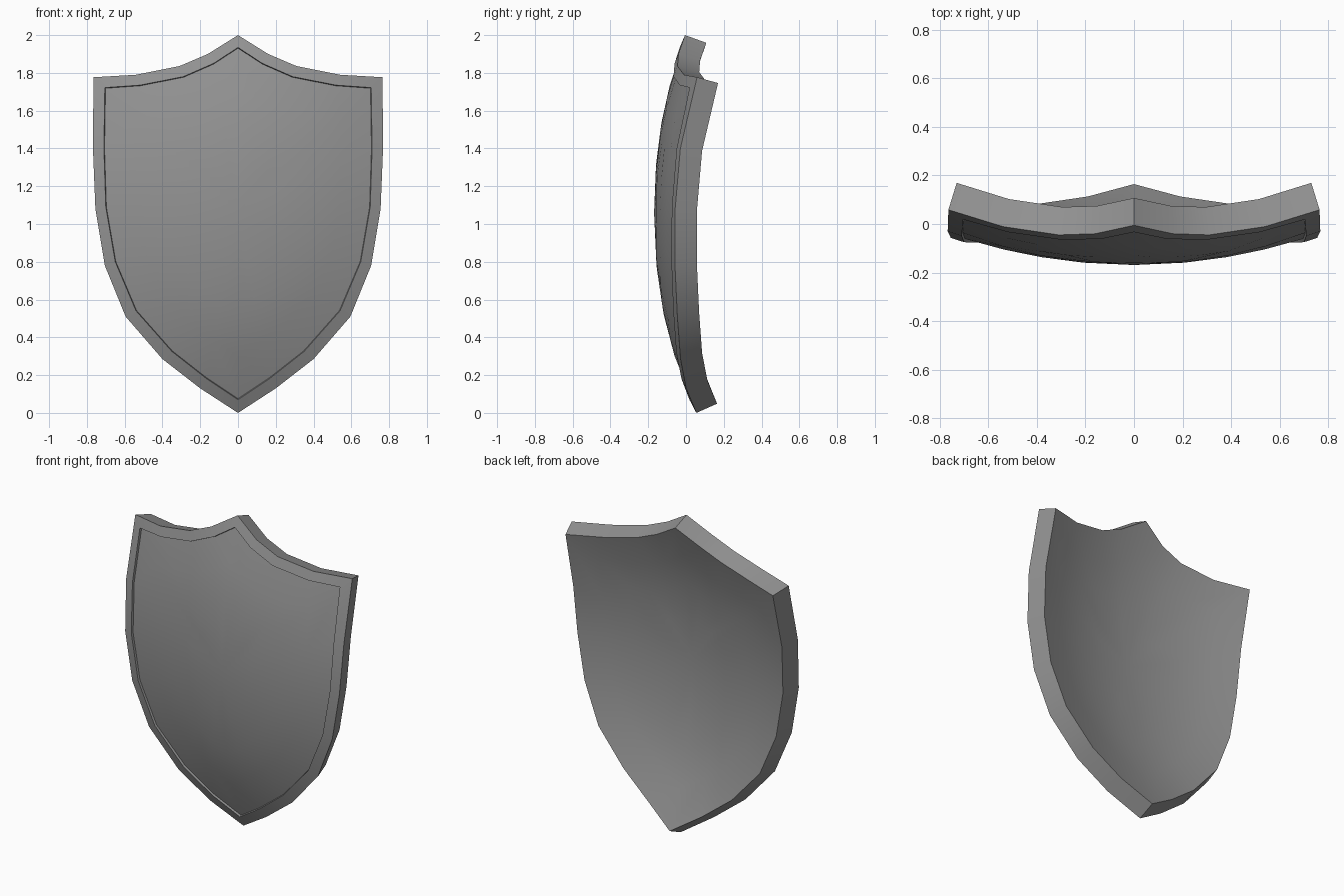
import bpy, bmesh
from mathutils import Vector

if "Cube" in bpy.data.objects:
    bpy.data.objects.remove(bpy.data.objects["Cube"])

RECESS, THICK, Z0 = 0.014, 0.12, 1.06

# Right half outlines (x, z) of the rim, from top point to bottom point
OUTER = [(0, 2.0), (.16, 1.90), (.31, 1.836), (.54, 1.79), (.765, 1.777), (.768, 1.40),
         (.755, 1.08), (.705, .78), (.595, .51), (.40, .285), (.20, .13), (0, 0)]
INNER = [(0, 1.935), (.13, 1.85), (.29, 1.78), (.52, 1.735), (.705, 1.722), (.71, 1.40),
         (.70, 1.09), (.65, .80), (.54, .54), (.35, .325), (.165, .18), (0, .07)]


def mirrored(half):
    return half + [(-x, z) for x, z in half[-2:0:-1]]


def domed(x, z, depth):
    """Point on the domed front, pushed back by depth roughly along the normal."""
    w = z - Z0
    y = -.183 + .22 * x * x + .1615 * w**2 + .0446 * w**4 + .06 * x * x * w * w
    dx = .44 * x + .12 * x * w * w
    dz = .323 * w + .178 * w**3 + .12 * x * x * w
    return Vector((x, y, z)) + Vector((-dx * .8, 1, -dz * .8)).normalized() * depth


bm = bmesh.new()


def ring(outline, depth, scale=1.0):
    return [bm.verts.new(domed(x * scale, Z0 + (z - Z0) * scale, depth)) for x, z in outline]


def bridge(a, b):
    for i in range(len(a)):
        j = (i + 1) % len(a)
        bm.faces.new((a[i], a[j], b[j], b[i]))


def fill(edge, outline, depth):
    """Curved panel of concentric rings closing at the centre."""
    for s in (.77, .55, .3):
        nxt = ring(outline, depth, s)
        bridge(edge, nxt)
        edge = nxt
    c = bm.verts.new(domed(0, Z0, depth))
    for i in range(len(edge)):
        bm.faces.new((edge[i], edge[(i + 1) % len(edge)], c))


outer, inner = mirrored(OUTER), mirrored(INNER)

# Raised rim, step and recessed front panel
rim_out, rim_in = ring(outer, 0), ring(inner, 0)
panel_edge = ring(inner, RECESS)
bridge(rim_out, rim_in)
bridge(rim_in, panel_edge)
fill(panel_edge, inner, RECESS)

# Side wall and hollow back
back_edge = ring(outer, THICK)
bridge(back_edge, rim_out)
fill(back_edge, outer, THICK)

bmesh.ops.recalc_face_normals(bm, faces=bm.faces)
mesh = bpy.data.meshes.new("shield")
bm.to_mesh(mesh)
bm.free()
shield = bpy.data.objects.new("shield", mesh)
bpy.context.collection.objects.link(shield)
bpy.context.view_layer.objects.active = shield
shield.select_set(True)
bpy.ops.object.shade_smooth_by_angle(angle=0.5)

# Dark grey metal
metal = bpy.data.materials.new("dark_metal")
metal.diffuse_color = (.29, .29, .29, 1)
metal.use_nodes = True
metal.node_tree.nodes["Principled BSDF"].inputs["Base Color"].default_value = metal.diffuse_color
mesh.materials.append(metal)
